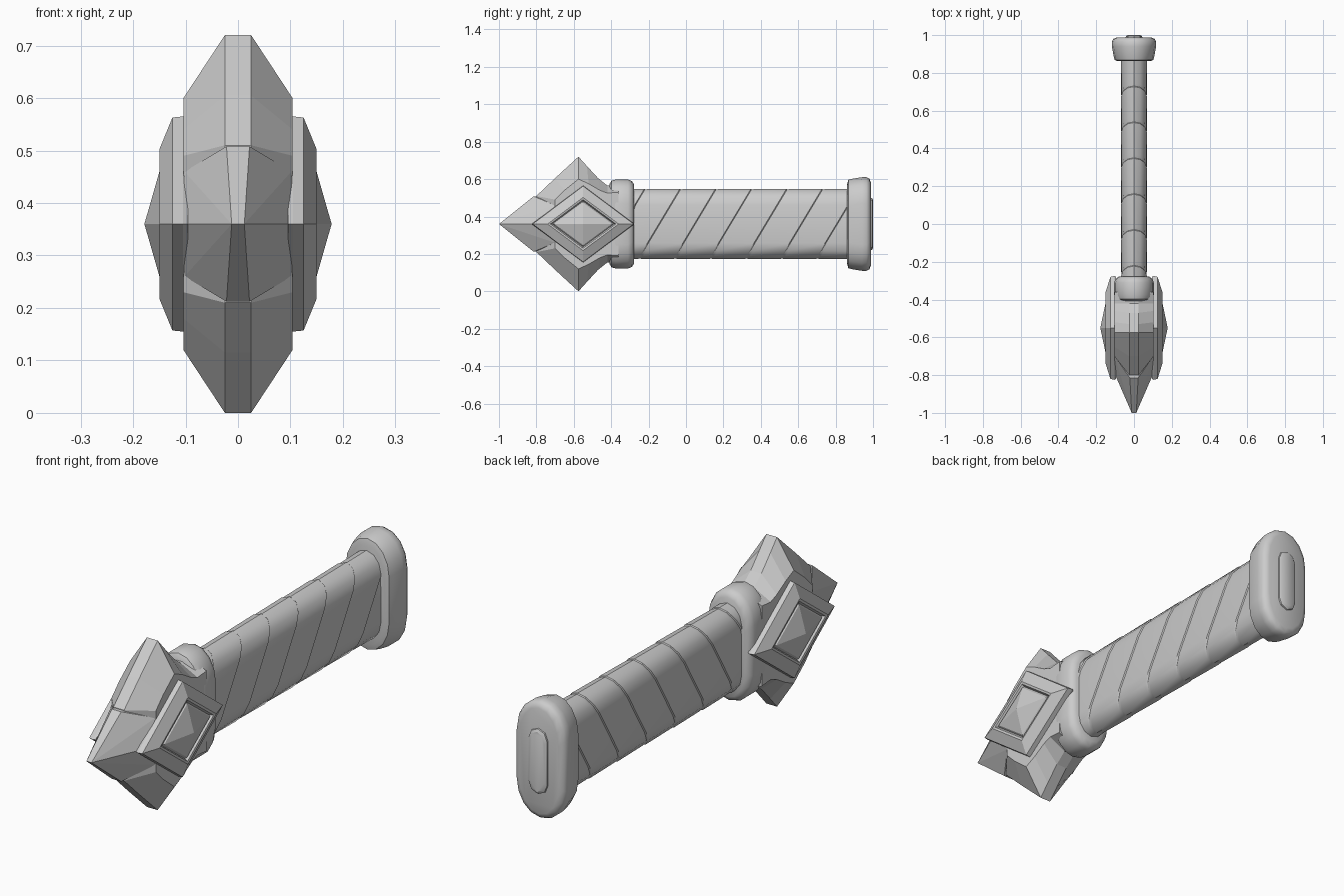
import bpy, bmesh, math
from mathutils import Vector

if "Cube" in bpy.data.objects:
    bpy.data.objects.remove(bpy.data.objects["Cube"])

CZ = 0.36  # height of the long axis


def finish(name, bm, angle=None):
    bmesh.ops.remove_doubles(bm, verts=bm.verts, dist=1e-5)
    bmesh.ops.recalc_face_normals(bm, faces=bm.faces)
    me = bpy.data.meshes.new(name)
    bm.to_mesh(me)
    bm.free()
    ob = bpy.data.objects.new(name, me)
    bpy.context.collection.objects.link(ob)
    if angle:
        bpy.ops.object.select_all(action='DESELECT')
        ob.select_set(True)
        bpy.context.view_layer.objects.active = ob
        bpy.ops.object.shade_smooth_by_angle(angle=math.radians(angle))
    return ob


def loft(name, rings, angle=None):
    """Skin a list of equal-length point rings and cap both ends."""
    bm = bmesh.new()
    vs = [[bm.verts.new(p) for p in r] for r in rings]
    n = len(vs[0])
    for a, b in zip(vs, vs[1:]):
        for i in range(n):
            j = (i + 1) % n
            bm.faces.new((a[i], a[j], b[j], b[i]))
    bm.faces.new(vs[0])
    bm.faces.new(vs[-1])
    return finish(name, bm, angle)


def oval(y, hw, hh, cap, tilt=0.0, lo=-2, hi=2, seg=8):
    """Stadium section across y; cap = height of the rounded ends."""
    pts = []
    for s in (1, -1):
        for k in range(seg + 1):
            a = math.pi * k / seg
            x = s * hw * math.cos(a)
            z = s * (hh - cap + cap * math.sin(a))
            pts.append((x, min(hi, max(lo, y + tilt * z)), CZ + z))
    return pts


# Grip: tilted wrap bands, each flaring slightly before the next step
rings = []
pitch, first = 0.19, -0.52
for i in range(9):
    for t, s in ((0.0, 0.965), (0.08, 0.985), (0.97, 1.02)):
        y = first + pitch * (i + t)
        rings.append(oval(y, 0.067 * s, 0.187 + 0.187 * (s - 1) * 0.3,
                          0.085, 0.6, -0.34, 0.90, seg=6))
loft("grip", rings, 35)

# Pommel with rounded rim and a small raised end plate
loft("pommel", [oval(y, w, h, 0.14) for y, w, h in (
    (0.862, 0.085, 0.215), (0.868, 0.102, 0.236), (0.89, 0.108, 0.242),
    (0.94, 0.117, 0.25), (0.965, 0.117, 0.25), (0.98, 0.109, 0.242),
    (0.988, 0.092, 0.225))], 40)
loft("pommel_plate", [oval(y, w, h, 0.045, seg=4) for y, w, h in (
    (0.98, 0.045, 0.14), (0.994, 0.043, 0.138), (1.0, 0.034, 0.128))], 30)

# Collar between grip and head
loft("collar", [oval(y, w, h, 0.13) for y, w, h in (
    (-0.408, 0.085, 0.215), (-0.398, 0.098, 0.232), (-0.375, 0.105, 0.238),
    (-0.31, 0.105, 0.238), (-0.29, 0.098, 0.23), (-0.278, 0.08, 0.212))], 40)

# Head body: thin rim outline swelling to a thicker core outline
rim = [(-0.36, 0.21), (-0.42, 0.205), (-0.47, 0.245), (-0.53, 0.31),
       (-0.575, 0.36), (-0.70, 0.245), (-0.80, 0.15)]
core = [(-0.36, 0.17), (-0.42, 0.165), (-0.46, 0.18), (-0.52, 0.215),
        (-0.575, 0.24), (-0.65, 0.18), (-0.70, 0.13)]


def outline(half, x):
    full = half + [(y, -z) for y, z in reversed(half)]
    return [(x, y, CZ + z) for y, z in full]


loft("head_body", [outline(core, -0.104), outline(rim, -0.025),
                   outline(rim, 0.025), outline(core, 0.104)])

# Front spike: faceted wedge with a narrow blunt edge
bm = bmesh.new()
for sx in (1, -1):
    bm.verts.new((sx * 0.012, -1.0, CZ))
    bm.verts.new((sx * 0.11, -0.775, CZ))
    bm.verts.new((sx * 0.105, -0.60, CZ))
    for sz in (1, -1):
        bm.verts.new((sx * 0.022, -0.815, CZ + sz * 0.148))
        bm.verts.new((sx * 0.022, -0.795, CZ + sz * 0.148))
        bm.verts.new((sx * 0.102, -0.70, CZ + sz * 0.10))
res = bmesh.ops.convex_hull(bm, input=bm.verts)
finish("front_spike", bm)


# Side emblems: stepped diamond frame around a pyramid
def diamond(x, hy, hz, cy=-0.55):
    return [(x, cy + hy, CZ), (x, cy, CZ + hz), (x, cy - hy, CZ), (x, cy, CZ - hz)]


for side, s in (("right", 1), ("left", -1)):
    loft("emblem_" + side, [diamond(s * x, hy, hz) for x, hy, hz in (
        (0.095, 0.27, 0.20), (0.105, 0.275, 0.205), (0.125, 0.27, 0.203),
        (0.150, 0.19, 0.142), (0.148, 0.175, 0.13), (0.136, 0.165, 0.122),
        (0.146, 0.153, 0.113), (0.178, 0.002, 0.0015))])
